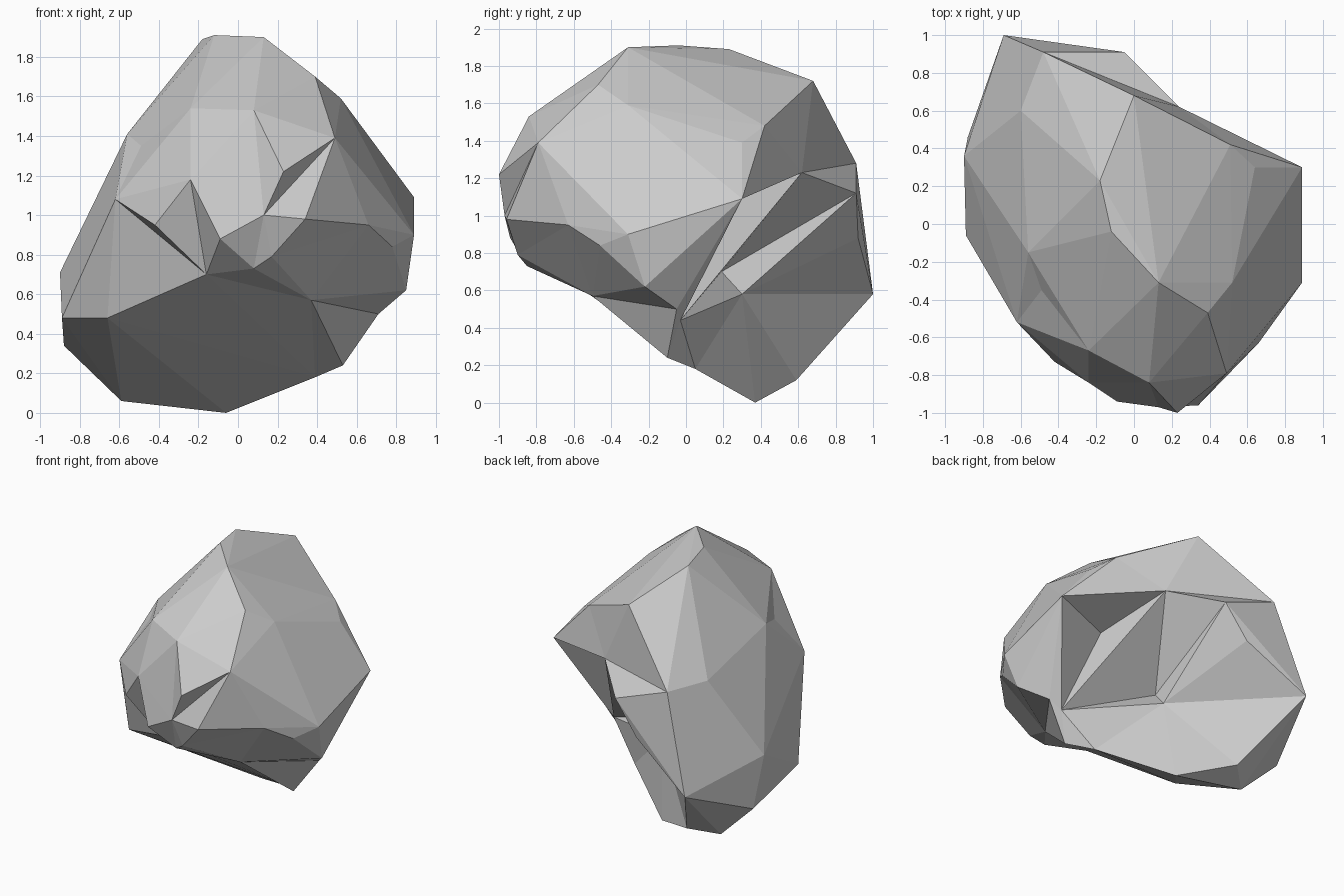
import bpy, bmesh, random
from itertools import combinations
from mathutils import Vector

if "Cube" in bpy.data.objects:
    bpy.data.objects.remove(bpy.data.objects["Cube"])

random.seed(3)

# Corner points of the boulder, grouped by region
P = {
    # crown
    'A': (-.18, .23, 1.89), 'B': (-.12, -.04, 1.91), 'C': (.13, -.31, 1.90),
    'D': (0, .68, 1.72), 'I': (.39, -.47, 1.70), 'J': (.52, -.31, 1.59),
    'H': (.08, -.84, 1.53), 'K': (-.24, -.67, 1.54), 'L': (-.56, -.15, 1.41),
    'M': (-.49, -.35, 1.35), 'E': (.64, .30, 1.39), 'E2': (.51, .42, 1.48),
    # front and its chips
    'G': (.49, -.79, 1.39), 'T': (.23, -1, 1.22), 'S': (.13, -.97, 1.0),
    'U': (.34, -.96, .98), 'R': (-.09, -.94, .88), 'V': (.08, -.85, .73),
    'W': (.17, -.90, .79), 'O': (-.24, -.84, 1.18), 'P': (-.42, -.73, .95),
    'N': (-.62, -.52, 1.08), 'Q': (-.16, -.69, .70),
    # right side
    'X': (.66, -.63, .95), 'Y': (.78, -.46, .84), 'Z': (.89, -.31, .90),
    'F': (.89, .30, 1.09), 'b': (.85, -.22, .62),
    'd': (.37, -.50, .57), 'e': (.53, -.10, .24), 'e2': (.39, .05, .18),
    # base
    'f': (-.06, .37, 0), 'g': (-.59, .43, .06),
    'm': (-.42, .59, .12), 'h': (-.88, .46, .34),
    # left and back
    'i': (-.69, 1, .58), 'k': (-.05, .91, 1.12), 'k2': (-.23, .92, .88),
    'l': (-.48, .91, 1.28), 'o': (-.60, .60, 1.28), 'p': (-.90, .36, .71),
    'q': (-.89, -.06, .48), 'r': (-.66, -.35, .48),
    # broken-out hollow at the back right
    'j': (.24, .62, 1.23), 'c1': (.62, -.03, .44), 'c2': (-.03, .19, .70),
    'c3': (-.01, .30, .58), 'c4': (.42, .15, 1.04), 'p5': (.71, -.05, .50),
}
HOLLOW = {'j', 'c1', 'c2', 'c3', 'c4', 'p5', 'Q', 'V', 'R', 'W'}
CREASES = [s.split() for s in (
    # hollow
    'F j', 'j k', 'j c4', 'F c4', 'c1 c4', 'F c1', 'j c1', 'j c2', 'c1 c2',
    'k c2', 'k c3', 'c2 c3', 'c1 c3', 'c3 i', 'k i', 'c3 f', 'F p5', 'p5 c1',
    'b p5', 'F b', 'c1 e2', 'e e2', 'i m',
    # ridge above the hollow
    'D E2', 'E2 E', 'E F', 'D l', 'D j', 'E2 j', 'l j', 'l k',
    # front chips and lower rim
    'N Q', 'P Q', 'O Q', 'N P', 'P O', 'Q r', 'N r', 'Q R', 'O R', 'R V',
    'Q V', 'R S', 'S V', 'V W', 'W S', 'W U', 'S U', 'H T', 'T S', 'S G', 'G T',
    'S H', 'G U', 'U X', 'X Y', 'Y Z', 'Y b', 'd Y', 'd e', 'W d')]
CENTRE = Vector((-.25, -.20, 1.10))
rel = {k: Vector(v) - CENTRE for k, v in P.items()}
unit = {k: v.normalized() for k, v in rel.items()}


def det(a, b, c):
    return unit[a].cross(unit[b]).dot(unit[c])


# Skin: triangles whose plane has every other direction on one side
tris = set()
for a, b, c in combinations(P, 3):
    n = (unit[b] - unit[a]).cross(unit[c] - unit[a])
    if n.dot(unit[a]) < 0:
        n.negate()
    level = n.dot(unit[a])
    if all(n.dot(unit[k]) <= level for k in P if k not in (a, b, c)):
        tris.add(frozenset((a, b, c)))


def edge_map():
    """Each edge with the corners opposite it."""
    edges = {}
    for t in sorted(tris, key=sorted):
        for e in combinations(sorted(t), 2):
            edges.setdefault(e, []).extend(t - set(e))
    return edges


def can_flip(a, b, opp):
    return len(opp) == 2 and det(*opp, a) * det(*opp, b) < -1e-10


def flip(a, b, opp):
    c, d = opp
    tris.difference_update({frozenset((a, b, c)), frozenset((a, b, d))})
    tris.update({frozenset((a, c, d)), frozenset((b, c, d))})


def crosses(a, b, u, v):
    return (not {a, b} & {u, v} and det(u, v, a) * det(u, v, b) < 0
            and det(a, b, u) * det(a, b, v) < 0
            and (unit[a] + unit[b]).dot(unit[u] + unit[v]) > 0)


# Turn edges until each crease runs along an edge
locked = set()
for u, v in CREASES:
    want = tuple(sorted((u, v)))
    for attempt in range(60):
        edges = edge_map()
        if want in edges:
            locked.add(want)
            break
        options = [(*e, o) for e, o in edges.items() if e not in locked
                   and crosses(*e, u, v) and can_flip(*e, o)]
        if not options:
            break
        flip(*random.choice(options))


def is_dent(a, b, opp):
    c, d = opp
    n = (rel[b] - rel[a]).cross(rel[c] - rel[a])
    if n.dot(rel[a]) < 0:
        n.negate()
    return n.normalized().dot(rel[d] - rel[a]) > 1e-4


# Turn the remaining outer edges until the facets bulge outwards
for step in range(400):
    for e, o in edge_map().items():
        if (e not in locked and not HOLLOW & {*e, *o}
                and can_flip(*e, o) and is_dent(*e, o)):
            flip(*e, o)
            break
    else:
        break

# Boulder object, flat shaded, faces wound outwards
names = list(P)
faces = []
for t in tris:
    a, b, c = t
    faces.append([names.index(k) for k in ((a, b, c) if det(a, b, c) > 0 else (a, c, b))])
mesh = bpy.data.meshes.new('boulder')
mesh.from_pydata([P[k] for k in names], [], faces)
mesh.update()
boulder = bpy.data.objects.new('boulder', mesh)
bpy.context.collection.objects.link(boulder)
